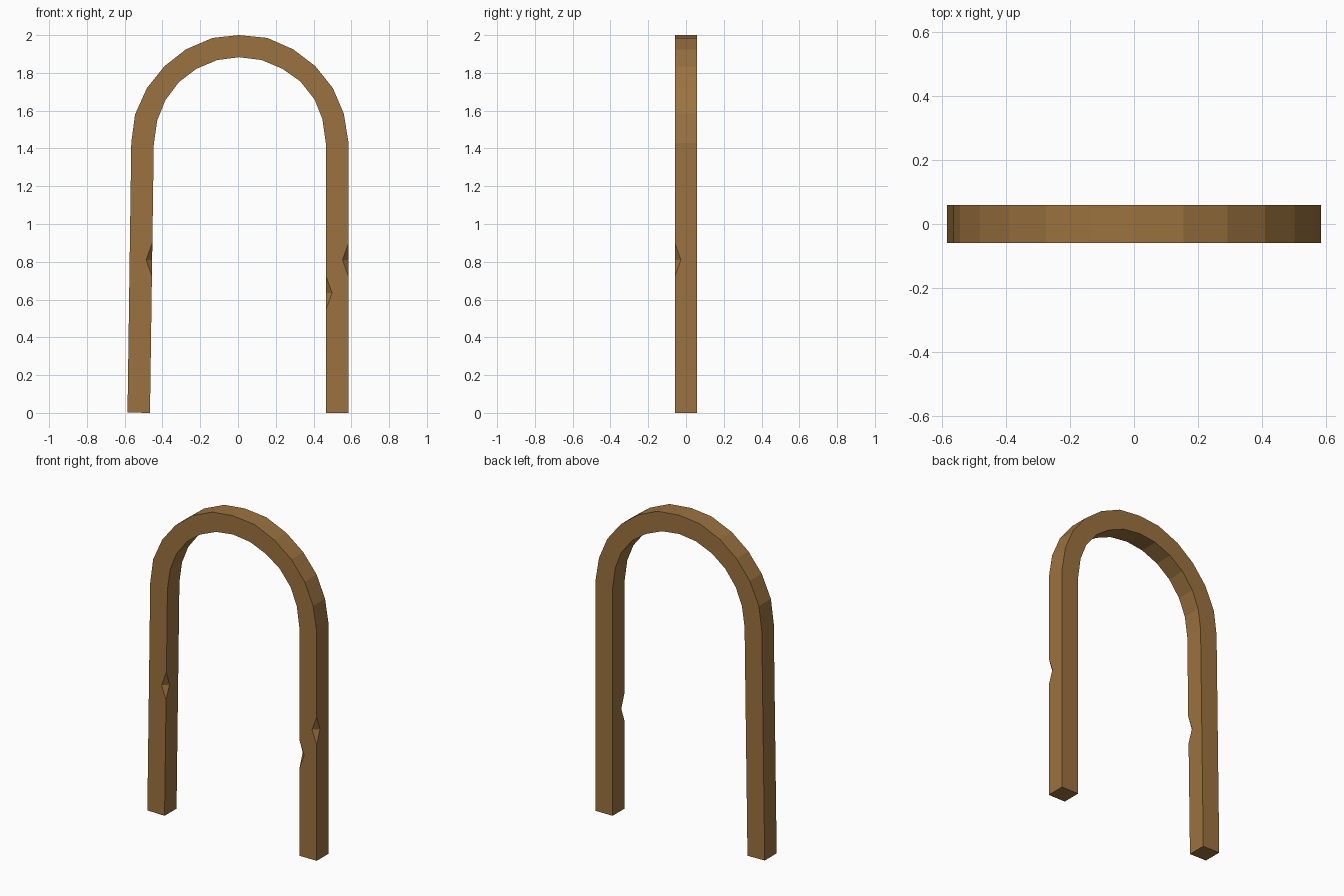
import bpy, bmesh
from mathutils import Vector

if "Cube" in bpy.data.objects:
    bpy.data.objects.remove(bpy.data.objects["Cube"])

HALF = 0.059  # half thickness in y

wood = bpy.data.materials.new("wood")
wood.diffuse_color = (0.33, 0.17, 0.05, 1)
wood.use_nodes = True
wood.node_tree.nodes["Principled BSDF"].inputs["Base Color"].default_value = wood.diffuse_color

# Arch outline: outer and inner points paired along the bent bar
outer = [(-.585, .002), (-.565, 1.43), (-.545, 1.58), (-.482, 1.72), (-.39, 1.835),
         (-.275, 1.925), (-.135, 1.985), (.005, 2), (.155, 1.985), (.292, 1.925),
         (.41, 1.835), (.502, 1.72), (.56, 1.585), (.585, 1.43), (.585, 0)]
inner = [(-.466, 0), (-.446, 1.42), (-.428, 1.548), (-.385, 1.655), (-.312, 1.752),
         (-.22, 1.822), (-.11, 1.868), (.005, 1.883), (.125, 1.868), (.235, 1.822),
         (.33, 1.755), (.405, 1.66), (.447, 1.555), (.466, 1.42), (.466, 0)]


def make_object(name, bm):
    bmesh.ops.recalc_face_normals(bm, faces=bm.faces)
    mesh = bpy.data.meshes.new(name)
    bm.to_mesh(mesh)
    bm.free()
    mesh.materials.append(wood)
    obj = bpy.data.objects.new(name, mesh)
    bpy.context.collection.objects.link(obj)
    return obj


# Bent square bar
bm = bmesh.new()
rings = []
for (ox, oz), (ix, iz) in zip(outer, inner):
    corners = [(ox, -HALF, oz), (ix, -HALF, iz), (ix, HALF, iz), (ox, HALF, oz)]
    rings.append([bm.verts.new(c) for c in corners])
for a, b in zip(rings, rings[1:]):
    for i in range(4):
        j = (i + 1) % 4
        bm.faces.new((a[i], a[j], b[j], b[i]))
bm.faces.new(rings[0])
bm.faces.new(rings[-1])
arch = make_object("arch_frame", bm)


def notch(name, x, z, into):
    """Chip out of a front edge; into is the x direction toward the wood."""
    depth, half_height = 0.032, 0.088
    edge = Vector((x, -HALF, z))
    up = Vector((0, 0, half_height))
    pts = [edge + up, edge - up, edge + Vector((into * depth, 0, 0)),
           edge + Vector((0, depth, 0))]
    mid = (pts[2] + pts[3]) / 2
    bm = bmesh.new()
    # enlarged about the crease so the cutter reaches past the surface
    for p in pts:
        bm.verts.new(mid + (p - mid) * 2)
    bmesh.ops.convex_hull(bm, input=bm.verts)
    cutter = make_object(name, bm)
    cutter.hide_render = True
    cutter.hide_set(True)
    cutter.display_type = 'WIRE'
    mod = arch.modifiers.new(name, 'BOOLEAN')
    mod.operation = 'DIFFERENCE'
    mod.solver = 'EXACT'
    mod.object = cutter


# Chips in the legs
notch("left_inner_notch_cutter", -.4545, .81, -1)
notch("right_outer_notch_cutter", .585, .81, -1)
notch("right_inner_notch_cutter", .466, .635, 1)
